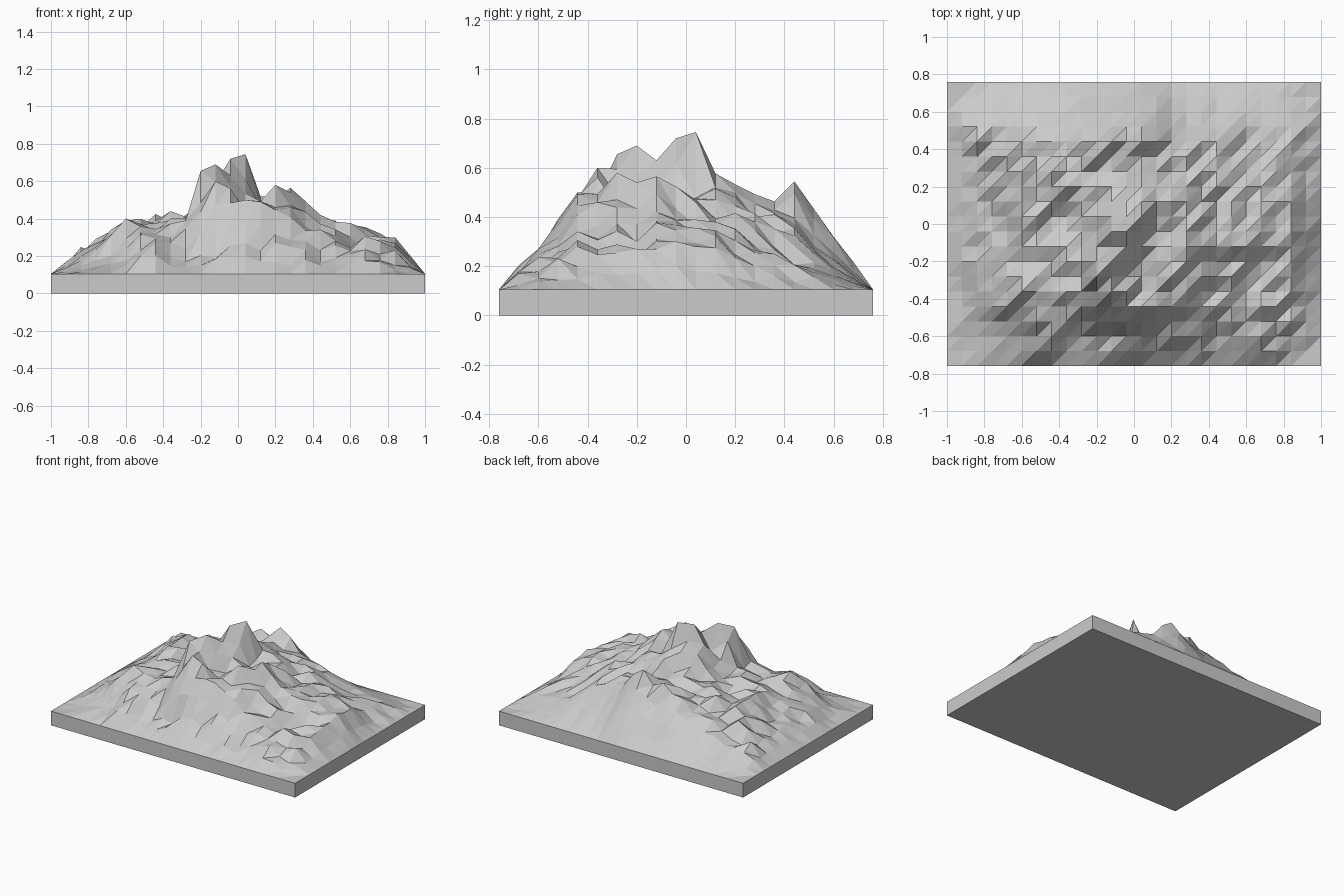
import bpy, bmesh, random
from mathutils import Vector
from mathutils.bvhtree import BVHTree
from mathutils.geometry import delaunay_2d_cdt

if "Cube" in bpy.data.objects:
    bpy.data.objects.remove(bpy.data.objects["Cube"])

random.seed(4)
HX, HY, RIM, STEP = 1.0, 0.76, 0.105, 0.08
NX, NY = 25, 19

# Key summits, saddles and valley points of the mountain (x, y, height)
landmarks = [
    (.04, .04, .745), (-.04, -.04, .72), (-.04, -.12, .63), (-.12, -.2, .69),
    (-.2, -.28, .655), (-.12, -.36, .60), (.04, -.44, .50),
    (-.28, -.36, .39), (-.28, -.12, .38), (-.2, .12, .40),
    (.12, .12, .52), (.04, .24, .46), (.04, .44, .545), (-.2, .44, .43), (.28, .36, .41),
    (.2, -.28, .58), (.28, -.12, .565), (.04, -.2, .45), (.12, -.08, .46),
    (.28, -.36, .46), (.44, -.12, .42), (.36, .04, .46), (.52, .12, .38),
    (.68, -.12, .31), (.76, -.44, .28), (.84, .04, .28), (.84, -.24, .26),
    (.76, .36, .25), (.5, .46, .28), (.52, -.44, .28), (.6, -.28, .26),
    (-.44, -.6, .27), (-.28, -.6, .17), (.04, -.6, .27), (.28, -.6, .25),
    (.68, -.62, .23), (-.68, -.6, .16),
    (-.6, -.36, .40), (-.52, -.12, .37), (-.4, .04, .35), (-.36, .2, .44),
    (-.6, .2, .39), (-.76, .36, .29), (-.76, -.12, .27), (-.84, -.4, .19), (-.48, .44, .33),
]

# Coarse facets through the landmarks and the flat rim
pts = [Vector(p) for p in landmarks]
for i in range(11):
    t = -1 + i / 5
    pts += [Vector((t * HX, s * HY, RIM)) for s in (-1, 1)]
    if 0 < i < 10:
        pts += [Vector((s * HX, t * HY, RIM)) for s in (-1, 1)]
_, _, tris, _, _, _ = delaunay_2d_cdt([p.xy for p in pts], [], [], 0, 1e-5)
coarse = BVHTree.FromPolygons(pts, tris)


def height(i, j):
    """Coarse height plus crag roughness, level along the rim."""
    if i in (0, NX) or j in (0, NY):
        return RIM
    x, y = -HX + i * STEP, -HY + j * STEP
    hit = coarse.ray_cast(Vector((x + 1e-4, y + 1e-4, 2)), Vector((0, 0, -1)))[0]
    z = hit.z if hit else RIM
    if any(abs(x - p[0]) < .03 and abs(y - p[1]) < .03 for p in landmarks):
        return z
    rough = min(1, (z - RIM) / .15) * (0.25 if y > .45 else 1)
    return max(RIM, z + random.uniform(-.055, .03) * rough)


def make(name, bm):
    bmesh.ops.recalc_face_normals(bm, faces=bm.faces)
    me = bpy.data.meshes.new(name)
    bm.to_mesh(me)
    bm.free()
    ob = bpy.data.objects.new(name, me)
    bpy.context.collection.objects.link(ob)


# Mountain surface: regular grid split along one diagonal, flat facets
bm = bmesh.new()
g = [[bm.verts.new((-HX + i * STEP, -HY + j * STEP, height(i, j)))
      for j in range(NY + 1)] for i in range(NX + 1)]
for i in range(NX):
    for j in range(NY):
        a, b, c, d = g[i][j], g[i + 1][j], g[i + 1][j + 1], g[i][j + 1]
        bm.faces.new((a, b, c))
        bm.faces.new((a, c, d))
# Plinth: rim walls dropped to the ground and a closed bottom
rim = [e for e in bm.edges if e.is_boundary]
ext = bmesh.ops.extrude_edge_only(bm, edges=rim)["geom"]
for v in ext:
    if isinstance(v, bmesh.types.BMVert):
        v.co.z = 0
bmesh.ops.holes_fill(bm, edges=[e for e in bm.edges if e.is_boundary], sides=0)
make("mountain_terrain", bm)
